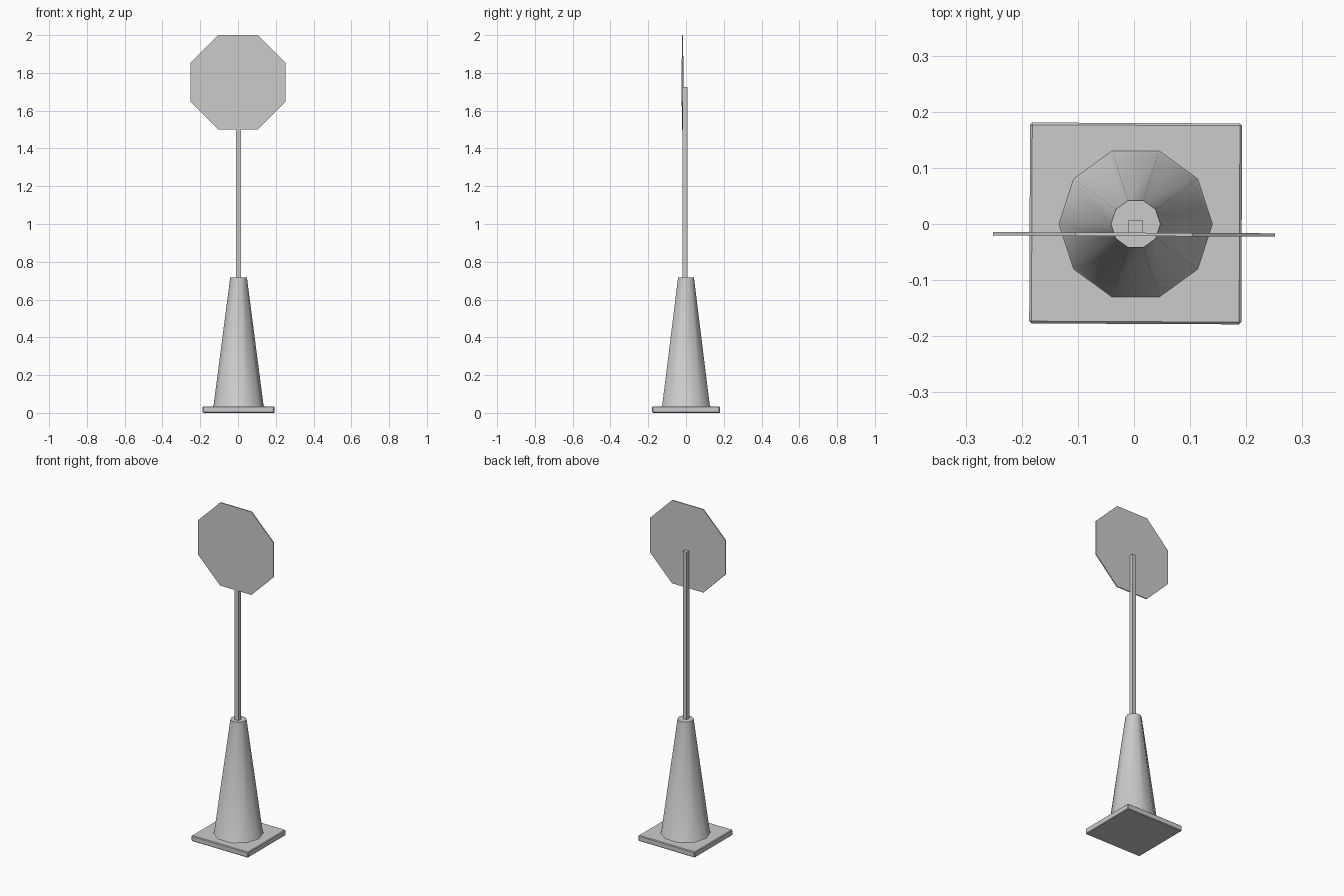
import bpy, bmesh, math

if "Cube" in bpy.data.objects:
    bpy.data.objects.remove(bpy.data.objects["Cube"])

CX = 0.003                    # cone and pole sit slightly right of the sign centre
TWIST = math.radians(-0.25)   # tiny yaw visible in base and sign


def add_object(name, bm, loc=(0, 0, 0), yaw=0.0, smooth=None):
    bmesh.ops.recalc_face_normals(bm, faces=bm.faces)
    mesh = bpy.data.meshes.new(name)
    bm.to_mesh(mesh)
    bm.free()
    ob = bpy.data.objects.new(name, mesh)
    bpy.context.collection.objects.link(ob)
    ob.location = loc
    ob.rotation_euler.z = yaw
    if smooth:
        bpy.ops.object.select_all(action='DESELECT')
        ob.select_set(True)
        bpy.context.view_layer.objects.active = ob
        bpy.ops.object.shade_smooth_by_angle(angle=math.radians(smooth))
    return ob


def box(name, size, loc, yaw=0.0, bevel=0.0):
    bm = bmesh.new()
    bmesh.ops.create_cube(bm, size=1)
    bmesh.ops.scale(bm, vec=size, verts=bm.verts)
    if bevel:
        bmesh.ops.bevel(bm, geom=bm.edges[:], offset=bevel, segments=1, affect='EDGES')
    return add_object(name, bm, loc, yaw)


# Square foot plate with softened edges
box("base_plate", (0.378, 0.358, 0.034), (CX, 0.001, 0.017), TWIST, 0.004)

# Ten-sided tapered cone with a small flared foot and a flat cap
bm = bmesh.new()
rings = []
for r, z in [(0.138, 0.032), (0.132, 0.042), (0.044, 0.718)]:
    rings.append([bm.verts.new((r * math.cos(i * math.tau / 10),
                                r * math.sin(i * math.tau / 10), z)) for i in range(10)])
for low, high in zip(rings, rings[1:]):
    for i in range(10):
        j = (i + 1) % 10
        bm.faces.new((low[i], low[j], high[j], high[i]))
bm.faces.new(rings[-1])
bm.faces.new(rings[0][::-1])
add_object("cone_body", bm, (CX, 0, 0), smooth=50)

# Square pole
box("pole", (0.025, 0.025, 1.015), (CX, -0.005, 1.2175))

# Octagonal sign plate on the front of the pole
bm = bmesh.new()
R = 0.2515 / math.cos(math.pi / 8)
ring = [bm.verts.new((R * math.cos((i + 0.5) * math.tau / 8), -0.003,
                      R * 0.994 * math.sin((i + 0.5) * math.tau / 8))) for i in range(8)]
face = bm.faces.new(ring)
ext = bmesh.ops.extrude_face_region(bm, geom=[face], use_keep_orig=True)
verts = [g for g in ext["geom"] if isinstance(g, bmesh.types.BMVert)]
bmesh.ops.translate(bm, vec=(0, 0.006, 0), verts=verts)
add_object("sign_plate", bm, (0, -0.0185, 1.75), TWIST)
